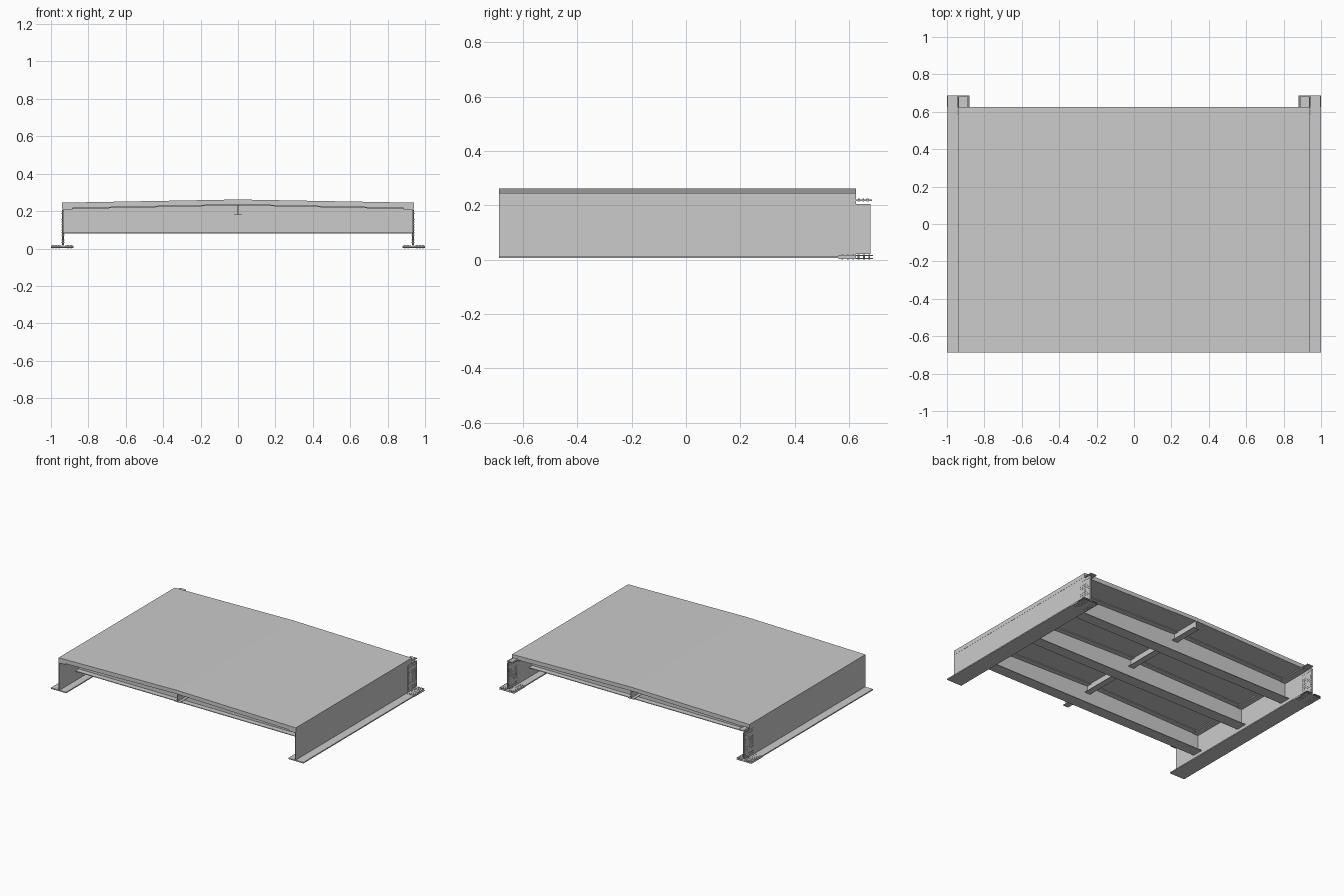
import bpy, bmesh
from mathutils import Matrix

if "Cube" in bpy.data.objects:
    bpy.data.objects.remove(bpy.data.objects["Cube"])

Y0, Y1 = -0.688, 0.625          # ends of the main segment
BEAMS = (-0.47, -0.032, 0.406)  # cross beam stations


def finish(name, bm):
    bmesh.ops.recalc_face_normals(bm, faces=bm.faces[:])
    me = bpy.data.meshes.new(name)
    bm.to_mesh(me)
    bm.free()
    ob = bpy.data.objects.new(name, me)
    bpy.context.collection.objects.link(ob)
    return ob


def prism(name, pts, y0, y1):
    """Extrude an xz outline along y."""
    bm = bmesh.new()
    f = bm.faces.new([bm.verts.new((x, y0, z)) for x, z in pts])
    g = bmesh.ops.extrude_face_region(bm, geom=[f])
    vs = [e for e in g["geom"] if isinstance(e, bmesh.types.BMVert)]
    bmesh.ops.translate(bm, verts=vs, vec=(0, y1 - y0, 0))
    return finish(name, bm)


def plate(name, x0, x1, y0, y1, z0, z1):
    x0, x1 = min(x0, x1), max(x0, x1)
    return prism(name, [(x0, z0), (x1, z0), (x1, z1), (x0, z1)], y0, y1)


def crowned(half, bottom_edge, bottom_mid, top_edge, top_mid):
    """Roof-shaped outline with a ridge at x = 0."""
    return [(-half, bottom_edge), (0, bottom_mid), (half, bottom_edge),
            (half, top_edge), (0, top_mid), (-half, top_edge)]


def bolts(name, centres, axis, depth):
    bm = bmesh.new()
    rot = Matrix.Rotation(1.5707963, 4, 'Y') if axis == 'X' else Matrix()
    for c in centres:
        bmesh.ops.create_cone(bm, cap_ends=True, segments=6, radius1=0.003,
                              radius2=0.003, depth=depth,
                              matrix=Matrix.Translation(c) @ rot)
    return finish(name, bm)


# Deck slab with a central ridge
prism("deck_slab", crowned(0.94, 0.215, 0.235, 0.245, 0.262), Y0, Y1)

# Cross beams
for i, y in enumerate(BEAMS, 1):
    prism(f"cross_beam_web_{i}", crowned(0.934, 0.083, 0.083, 0.215, 0.235),
          y - 0.003, y + 0.003)
    plate(f"cross_beam_bottom_flange_{i}", -0.932, 0.932, y - 0.04, y + 0.04, 0.08, 0.085)
    prism(f"cross_beam_top_flange_{i}", crowned(0.934, 0.210, 0.230, 0.2155, 0.2355),
          y - 0.04, y + 0.04)

# Central stringer
plate("stringer_web", -0.002, 0.002, Y0, Y1, 0.181, 0.237)
plate("stringer_flange", -0.022, 0.022, Y0, Y1, 0.178, 0.182)

# Main girders with splice plates, on both sides
ys = [0.588 + 0.016 * k for k in range(6)]
zs = [0.032, 0.045, 0.072, 0.086, 0.1, 0.114, 0.128, 0.142, 0.156, 0.188]
for s, side in ((-1, "left"), (1, "right")):
    plate(f"{side}_girder_web", s * 0.932, s * 0.939, Y0, Y1, 0.012, 0.216)
    plate(f"{side}_girder_bottom_flange", s * 0.88, s, Y0, Y1, 0.006, 0.014)
    plate(f"{side}_girder_top_flange", s * 0.885, s * 0.938, Y0, Y1, 0.208, 0.2155)
    # Web splices, inside and outside
    plate(f"{side}_web_splice_outer", s * 0.939, s * 0.941, 0.578, 0.68, 0.02, 0.205)
    plate(f"{side}_web_splice_inner", s * 0.929, s * 0.932, 0.578, 0.68, 0.02, 0.205)
    bolts(f"{side}_web_bolts", [(s * 0.935, y, z) for y in ys for z in zs], 'X', 0.016)
    # Bottom flange splices
    plate(f"{side}_bottom_splice_lower", s * 0.88, s, 0.562, 0.688, 0.003, 0.006)
    for n, (a, b) in enumerate(((0.882, 0.926), (0.944, 0.998)), 1):
        plate(f"{side}_bottom_splice_upper_{n}", s * a, s * b, 0.562, 0.688, 0.014, 0.016)
    bolts(f"{side}_bottom_bolts",
          [(s * x, y, 0.0095) for x in (0.892, 0.908, 0.957, 0.973, 0.988)
           for y in [0.575 + 0.02 * k for k in range(6)]], 'Z', 0.019)
    # Top flange splice
    plate(f"{side}_top_splice", s * 0.89, s * 0.938, 0.57, 0.684, 0.2155, 0.222)
    bolts(f"{side}_top_bolts", [(s * x, y, 0.219) for x in (0.9, 0.93)
                                for y in (0.636, 0.652, 0.668)], 'Z', 0.012)
